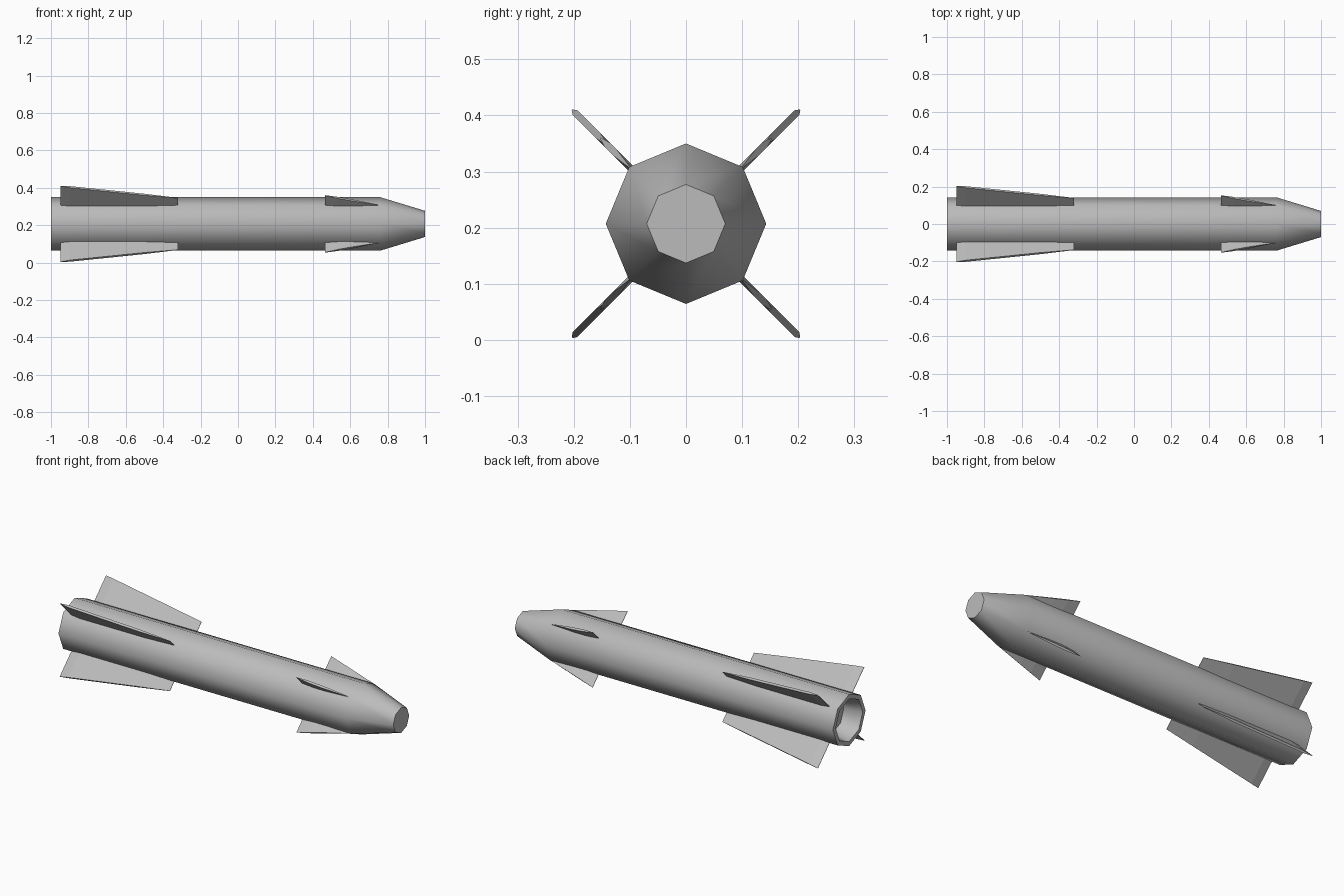
import bpy, bmesh, math
from mathutils import Matrix

if "Cube" in bpy.data.objects:
    bpy.data.objects.remove(bpy.data.objects["Cube"])

CZ = 0.207          # height of the body axis
mat = bpy.data.materials.new("light_grey")
mat.diffuse_color = (0.5, 0.5, 0.5, 1)
mat.use_nodes = True
mat.node_tree.nodes["Principled BSDF"].inputs["Base Color"].default_value = mat.diffuse_color


def finish(bm, name):
    bmesh.ops.recalc_face_normals(bm, faces=bm.faces)
    me = bpy.data.meshes.new(name)
    bm.to_mesh(me)
    bm.free()
    me.materials.append(mat)
    ob = bpy.data.objects.new(name, me)
    bpy.context.collection.objects.link(ob)
    return ob


# Octagonal body: rings of (x, radius) from the recessed tail to the nose cap
profile = [(-0.90, 0.095), (-1.0, 0.118), (-1.0, 0.143), (0.76, 0.143), (1.0, 0.07)]
bm = bmesh.new()
rings = []
for x, r in profile:
    rings.append([bm.verts.new((x, r * math.cos(i * math.pi / 4),
                                CZ + r * math.sin(i * math.pi / 4))) for i in range(8)])
for a, b in zip(rings, rings[1:]):
    for i in range(8):
        j = (i + 1) % 8
        bm.faces.new((a[i], a[j], b[j], b[i]))
bm.faces.new(rings[0])
bm.faces.new(rings[-1])
body = finish(bm, "body")
bpy.context.view_layer.objects.active = body
body.select_set(True)
bpy.ops.object.shade_smooth_by_angle(angle=math.radians(50))
body.select_set(False)


# Fins: plates with bevelled leading and trailing edges, tip sloping forward
def fin(name, angle, back, front, r_back, r_front, chamfer_b, chamfer_f):
    half, root = 0.006, 0.125
    outline = [(back, 0.001), (back + chamfer_b, half), (front - chamfer_f, half), (front, 0.001)]
    outline += [(x, -t) for x, t in reversed(outline)]
    bm = bmesh.new()
    low, high = [], []
    for x, t in outline:
        k = (x - back) / (front - back)
        low.append(bm.verts.new((x, t, root)))
        high.append(bm.verts.new((x, t, r_back + (r_front - r_back) * k)))
    n = len(outline)
    for i in range(n):
        j = (i + 1) % n
        bm.faces.new((low[i], low[j], high[j], high[i]))
    bm.faces.new(low)
    bm.faces.new(high)
    bm.transform(Matrix.Translation((0, 0, CZ)) @ Matrix.Rotation(angle, 4, 'X'))
    finish(bm, name)


for i in range(4):
    ang = math.radians(45 + 90 * i)
    fin(f"tail_fin_{i + 1}", ang, -0.95, -0.32, 0.287, 0.196, 0.05, 0.18)
    fin(f"nose_fin_{i + 1}", ang, 0.465, 0.76, 0.216, 0.142, 0.07, 0.15)
